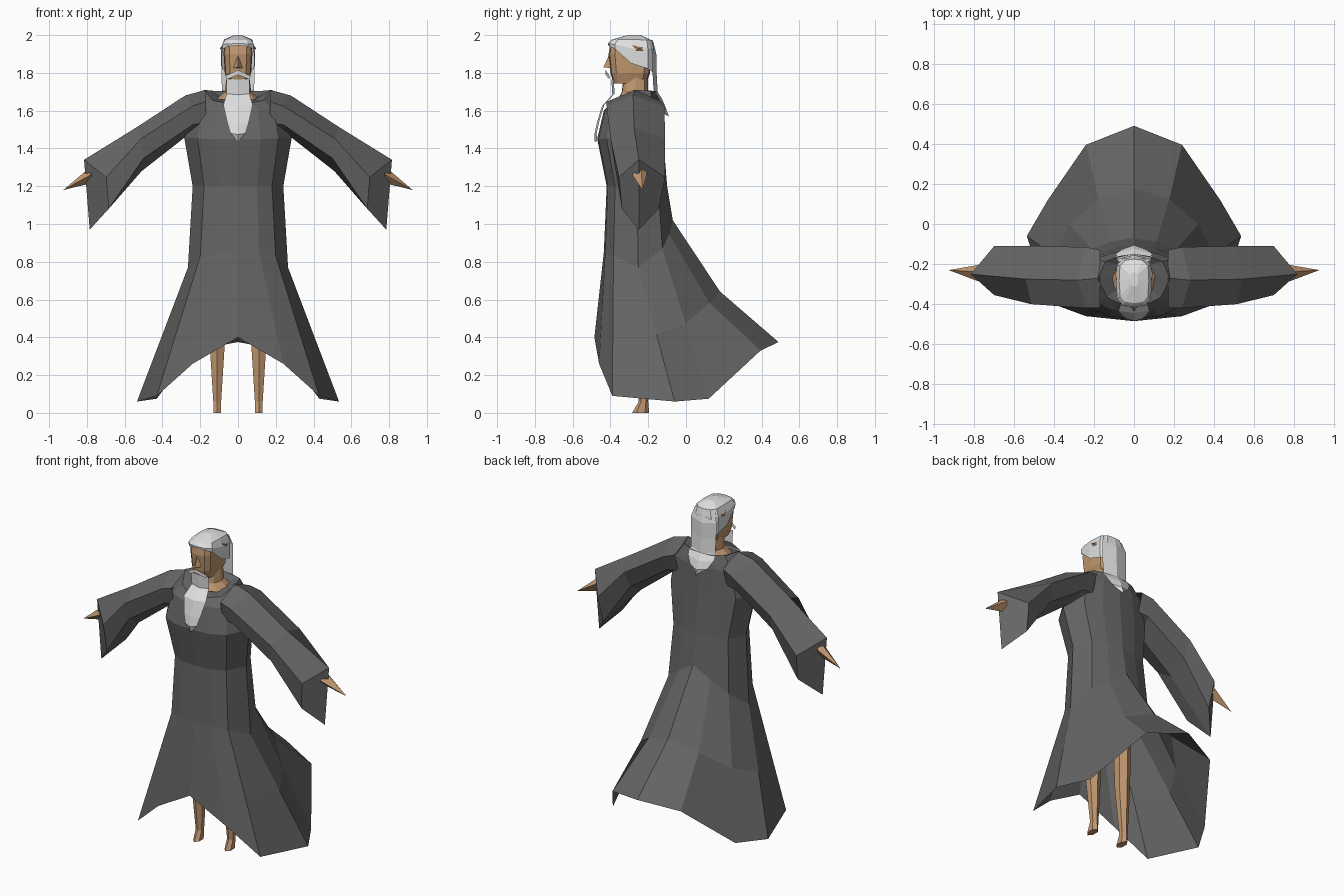
import bpy
import bmesh
import math
from mathutils import Vector

start_cube = bpy.data.objects.get("Cube")
if start_cube:
    bpy.data.objects.remove(start_cube, do_unlink=True)


def material(name, colour):
    mat = bpy.data.materials.new(name)
    mat.use_nodes = True
    mat.diffuse_color = (*colour, 1)
    mat.node_tree.nodes["Principled BSDF"].inputs["Base Color"].default_value = (*colour, 1)
    return mat


ROBE = material("charcoal cloth", (.13, .13, .13))
SKIN = material("tan skin", (.53, .31, .16))
HAIR = material("white hair", (.74, .74, .74))


def build(name, verts, faces, mat, mirror=False):
    """Make a flat shaded mesh object, optionally mirrored across x = 0."""
    mesh = bpy.data.meshes.new(name)
    mesh.from_pydata([tuple(v) for v in verts], [], faces)
    bm = bmesh.new()
    bm.from_mesh(mesh)
    bmesh.ops.remove_doubles(bm, verts=bm.verts, dist=.0005)
    bmesh.ops.recalc_face_normals(bm, faces=bm.faces)
    bm.to_mesh(mesh)
    bm.free()
    mesh.materials.append(mat)
    obj = bpy.data.objects.new(name, mesh)
    bpy.context.collection.objects.link(obj)
    if mirror:
        obj.modifiers.new("Mirror", 'MIRROR')
    return obj


def loft(name, rings, mat, caps=(), mirror=False, extra=()):
    """Skin closed rings of equal size; caps lists the rings to fill."""
    n = len(rings[0])
    verts = [p for ring in rings for p in ring]
    faces = [(r * n + i, r * n + (i + 1) % n, (r + 1) * n + (i + 1) % n, (r + 1) * n + i)
             for r in range(len(rings) - 1) for i in range(n)]
    faces += [tuple(range(r * n, r * n + n)) for r in caps]
    return build(name, verts, faces + list(extra), mat, mirror)


# Half cross-sections run from front centre to back centre
ROUND = ((0, .42, .75, 1, .8, .42, 0), (0, .02, .14, .5, .85, .95, 1))
BOXY = ((0, .6, .93, 1, .95, .6, 0), (0, .03, .15, .5, .85, .97, 1))
DROP = (0, .05, .2, 1, .6, .3, 0)


def half_ring(shape, width, front, back, z_front, z_side, z_back):
    ring = []
    for i, (fx, fy) in enumerate(zip(*shape)):
        z_end = z_front if i < 3 else z_back
        ring.append(Vector((width * fx, front + (back - front) * fy,
                            z_end + (z_side - z_end) * DROP[i])))
    return ring


def whole(half):
    """Complete a half ring with its mirror image."""
    return half + [Vector((-p.x, p.y, p.z)) for p in half[-2:0:-1]]


# Robe: torso rings by rule, then a flowing skirt down to a shaped hem
torso = [half_ring(ROUND, *row) for row in (
    (.10, -.34, -.18, 1.65, 1.67, 1.68),
    (.18, -.40, -.15, 1.64, 1.71, 1.70),
    (.25, -.435, -.13, 1.6, 1.62, 1.62),
    (.285, -.47, -.12, 1.45, 1.46, 1.45),
    (.24, -.42, -.10, 1.2, 1.2, 1.2),
    (.265, -.435, -.07, .85, .77, 1.02))]
hem = [Vector(p) for p in (
    (0, -.485, .4), (.24, -.46, .26), (.43, -.39, .09), (.535, -.06, .06),
    (.43, .12, .075), (.24, .395, .33), (0, .49, .375))]
sag = Vector((0, -.03, -.055))
knee = [a.lerp(b, .5) + (sag if i > 4 else Vector())
        for i, (a, b) in enumerate(zip(torso[-1], hem))]
loft("robe", [whole(h) for h in torso + [knee, hem]], ROBE, caps=[0])


# Sleeves: six-sided, hanging wide at the cuff, with a ridge closing the end
def sleeve_ring(x_top, z_top, x_low, z_low, front, mid, back, inset):
    top, low = Vector((x_top, mid, z_top)), Vector((x_low, mid, z_low))

    def side(t, y, spread):
        p = top.lerp(low, t)
        return Vector((p.x - inset, mid + (y - mid) * spread, p.z))

    return [top, side(.25, front, 1), side(.7, front, .85), low,
            side(.7, back, .75), side(.25, back, 1)]


sleeve = [sleeve_ring(*row) for row in (
    (.17, 1.71, .17, 1.46, -.42, -.27, -.13, 0),
    (.28, 1.68, .28, 1.46, -.42, -.28, -.115, .04),
    (.54, 1.51, .51, 1.28, -.40, -.275, -.11, .02),
    (.815, 1.34, .785, .97, -.355, -.25, -.11, .11))]
last = 6 * (len(sleeve) - 1)
cuff = [(last, last + 1, last + 2, last + 3), (last, last + 3, last + 4, last + 5)]
loft("sleeves", sleeve, ROBE, mirror=True, extra=cuff)

# Hands: slim pointed wedges
wrist = [(.76, -.24, 1.32), (.78, -.285, 1.26), (.76, -.24, 1.22), (.78, -.205, 1.27)]
tip = (.925, -.23, 1.18)
build("hands", wrist + [tip], [(i, (i + 1) % 4, 4) for i in range(4)] + [(0, 1, 2, 3)],
      SKIN, mirror=True)


# Legs: tapered, ending in small pointed feet
def oval(x, y, rx, ry, z, sides=6):
    turn = [math.tau * i / sides - math.pi / 2 for i in range(sides)]
    return [(x + rx * math.cos(a), y + ry * math.sin(a), z) for a in turn]


legs = [oval(.11, *row) for row in (
    (-.24, .055, .06, .9), (-.235, .045, .042, .35),
    (-.225, .024, .025, .06), (-.24, .024, .045, 0))]
loft("legs", legs, SKIN, caps=[0, 3], mirror=True)

# Neck with a flared base inside the collar
neck = [whole(half_ring(ROUND, w, f, b, z, z, z)) for w, f, b, z in (
    (.12, -.36, -.17, 1.66), (.07, -.34, -.2, 1.7), (.06, -.33, -.2, 1.78))]
loft("neck", neck, SKIN, caps=[0, 2])

# Head
head = [whole(half_ring(BOXY, w, f, b, z, z, z)) for w, f, b, z in (
    (.05, -.385, -.21, 1.745), (.07, -.4, -.19, 1.8),
    (.076, -.41, -.185, 1.9), (.074, -.4, -.19, 1.96))]
loft("head", head, SKIN, caps=[0, 3])

# Nose: a simple wedge
build("nose",
      [(0, -.405, 1.9), (.025, -.4, 1.825), (0, -.437, 1.83), (-.025, -.4, 1.825)],
      [(0, 1, 2), (0, 2, 3), (1, 3, 2)], SKIN)

# Hair cap, open over the face
hair = [whole(half_ring(BOXY, *row)) for row in (
    (.088, -.413, -.165, 1.945, 1.85, 1.78),
    (.09, -.414, -.165, 1.955, 1.93, 1.93),
    (.074, -.395, -.175, 1.975, 1.977, 1.97),
    (.02, -.31, -.24, 2, 2, 2))]
loft("hair_cap", hair, HAIR, caps=[3])

# Ears showing through the hair
ear = [(.085, -.28, 1.945), (.085, -.225, 1.935), (.085, -.225, 1.915),
       (.085, -.27, 1.915), (.096, -.25, 1.93)]
build("ears", ear, [(i, (i + 1) % 4, 4) for i in range(4)], SKIN, mirror=True)


def strip(name, rows, mat, fold):
    """A folded hanging sheet; each row is half width, y at centre and z."""
    verts, faces = [], []
    for width, y, z in rows:
        verts += [(-width, y + fold, z), (0, y, z - abs(fold) / 2), (width, y + fold, z)]
    for r in range(0, 3 * len(rows) - 3, 3):
        faces += [(r + i, r + i + 1, r + i + 4, r + i + 3) for i in (0, 1)]
    return build(name, verts, faces, mat)


# Long hair down the back and beard down the chest
strip("back_hair", ((.07, -.17, 1.965), (.09, -.155, 1.9), (.088, -.155, 1.8),
                    (.085, -.15, 1.71), (.09, -.125, 1.67), (.06, -.105, 1.62),
                    (.001, -.09, 1.58)), HAIR, -.022)
strip("beard", ((.062, -.395, 1.77), (.06, -.39, 1.69), (.078, -.445, 1.63),
                (.058, -.472, 1.54), (.04, -.485, 1.48), (.001, -.483, 1.44)), HAIR, .012)

# Moustache
build("moustache",
      [(0, -.425, 1.815), (.066, -.405, 1.785), (.06, -.405, 1.765), (0, -.425, 1.79)],
      [(0, 1, 2, 3)], HAIR, mirror=True)
